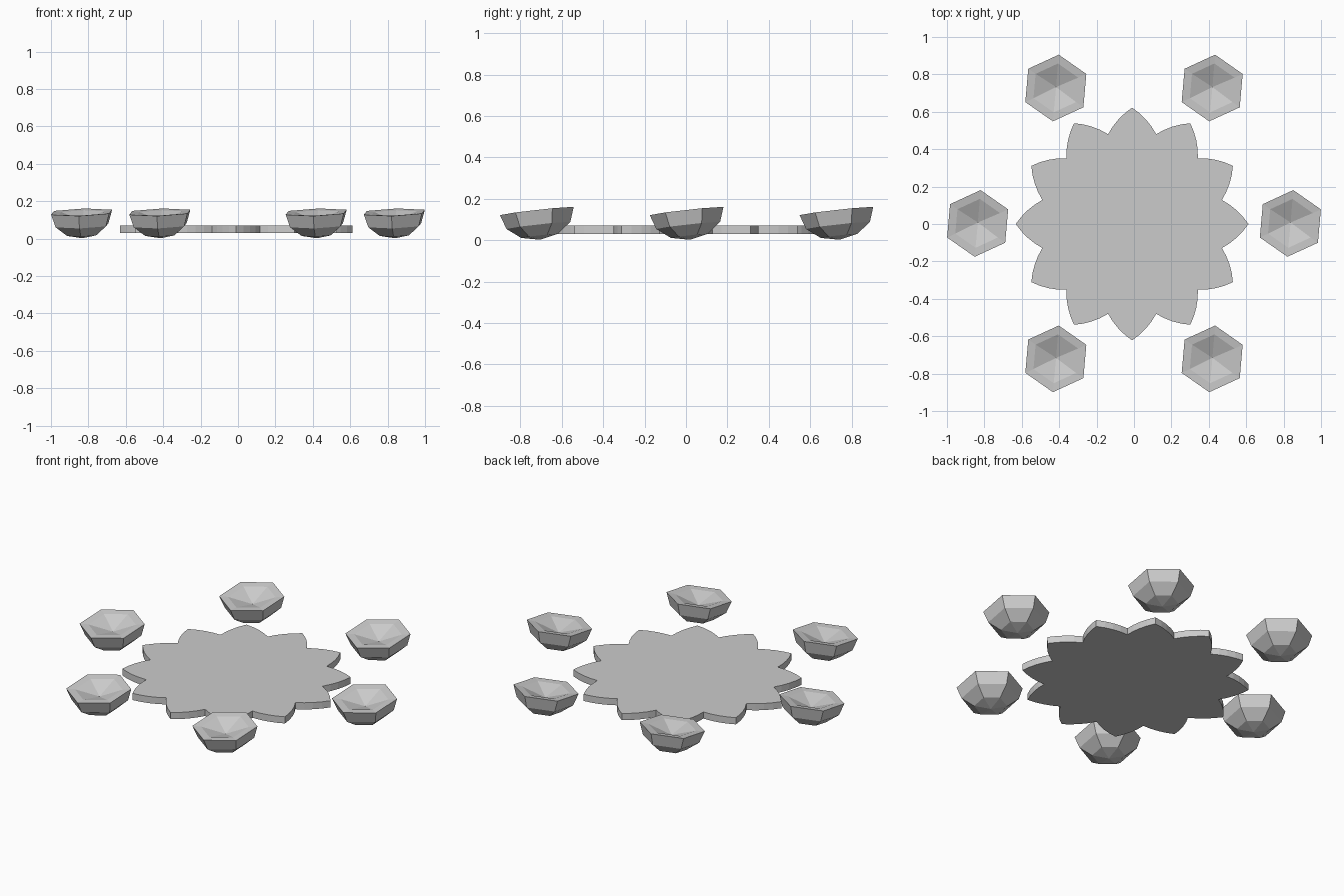
import bpy, bmesh, math
from mathutils import Matrix, Vector

if "Cube" in bpy.data.objects:
    bpy.data.objects.remove(bpy.data.objects["Cube"])


def finish(bm, name):
    bmesh.ops.recalc_face_normals(bm, faces=bm.faces)
    me = bpy.data.meshes.new(name)
    bm.to_mesh(me)
    bm.free()
    ob = bpy.data.objects.new(name, me)
    bpy.context.collection.objects.link(ob)
    return ob


# Scalloped plate: twelve pointed petals with slightly bulging edges
def plate(cx, petals, tip, notch, z0, z1):
    bm = bmesh.new()
    half = math.pi / petals
    verts = []
    steps = 4
    for i in range(petals * 2):
        ra, rb = (tip, notch) if i % 2 == 0 else (notch, tip)
        a = Vector((ra * math.cos(i * half), ra * math.sin(i * half), 0))
        b = Vector((rb * math.cos((i + 1) * half), rb * math.sin((i + 1) * half), 0))
        out = Vector((b.y - a.y, a.x - b.x, 0)).normalized()
        for k in range(steps):
            t = k / steps
            p = a.lerp(b, t) + out * 0.012 * 4 * t * (1 - t)
            verts.append(bm.verts.new((cx + p.x, p.y, z0)))
    face = bm.faces.new(verts)
    top = bmesh.ops.extrude_face_region(bm, geom=[face])["geom"]
    bmesh.ops.translate(bm, vec=(0, 0, z1 - z0),
                        verts=[g for g in top if isinstance(g, bmesh.types.BMVert)])
    return finish(bm, "scalloped_plate")


# Six-sided tilted bowl: apex, rounded wall rings, flat lip, shallow hollow
def bowl(name, x, y):
    bm = bmesh.new()
    profile = [(0.09, -0.121), (0.156, -0.07), (0.18, 0.0), (0.132, -0.004)]
    rings = []
    for r, z in profile:
        ring = []
        for k in range(6):
            a = math.radians(25 + 60 * k)
            ring.append(bm.verts.new((r * math.cos(a), r * math.sin(a), z)))
        rings.append(ring)
    bottom = bm.verts.new((0, 0, -0.14))
    hollow = bm.verts.new((0, 0, -0.048))
    for k in range(6):
        n = (k + 1) % 6
        bm.faces.new((bottom, rings[0][n], rings[0][k]))
        bm.faces.new((hollow, rings[-1][k], rings[-1][n]))
        for lo, hi in zip(rings, rings[1:]):
            bm.faces.new((lo[k], lo[n], hi[n], hi[k]))
    tilt = Matrix.Rotation(math.radians(6.3), 4, 'X') @ Matrix.Rotation(math.radians(-1.7), 4, 'Y')
    bmesh.ops.transform(bm, matrix=Matrix.Translation((x, y, 0.141)) @ tilt, verts=bm.verts)
    return finish(bm, name)


plate(-0.01, 12, 0.622, 0.497, 0.03, 0.07)

# Ring of six bowls, all tilted the same way
for i in range(6):
    a = i * math.pi / 3
    bowl(f"bowl_{i + 1}", 0.836 * math.cos(a), 0.003 + 0.836 * math.sin(a))
